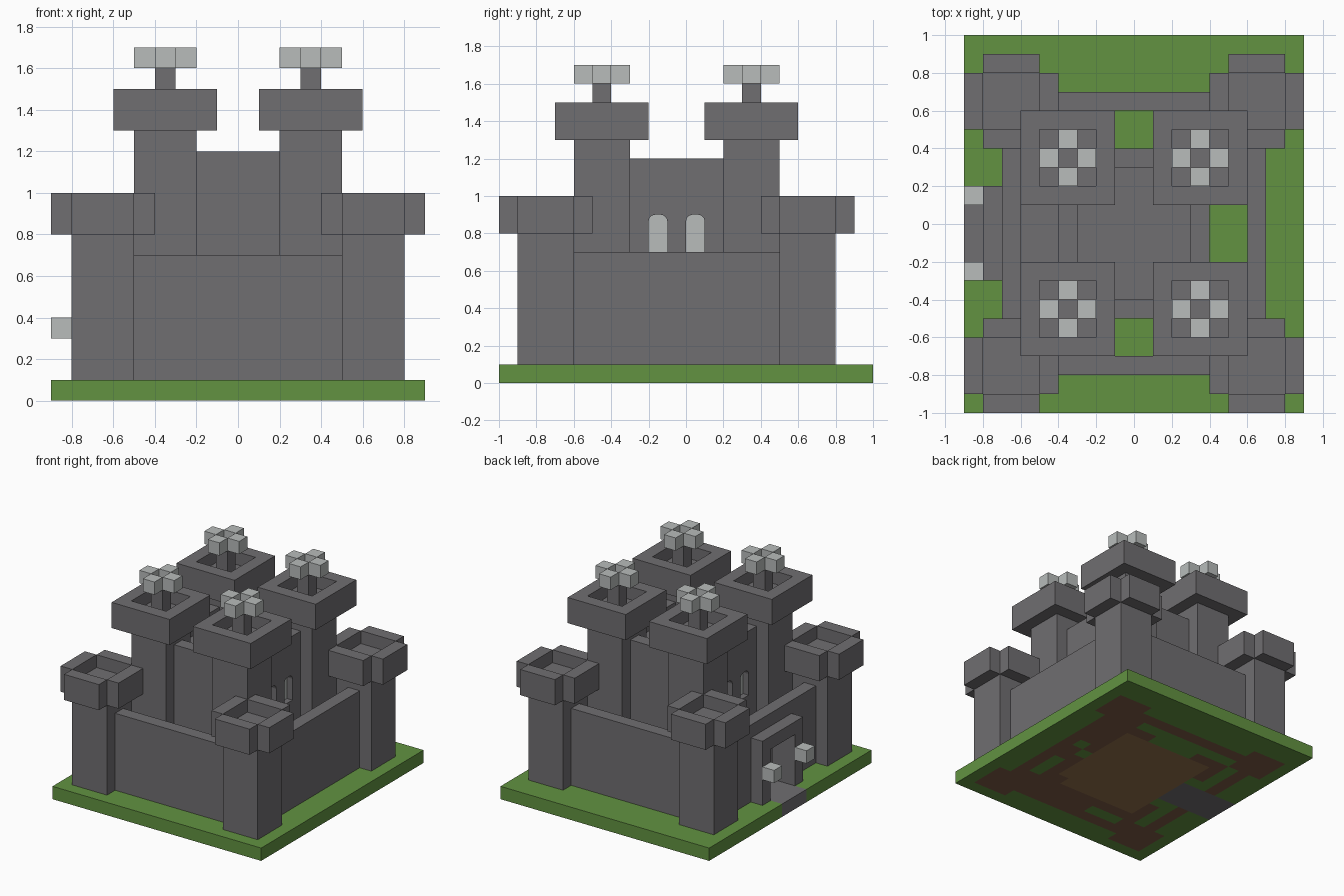
import bpy, bmesh, math, random
from mathutils import Matrix, Vector

cube = bpy.data.objects.get("Cube")
if cube:
    bpy.data.objects.remove(cube, do_unlink=True)
random.seed(4)


def material(name, rgb):
    m = bpy.data.materials.new(name)
    m.use_nodes = True
    m.diffuse_color = (*rgb, 1)
    m.node_tree.nodes["Principled BSDF"].inputs["Base Color"].default_value = (*rgb, 1)
    return m


STONE = material("grey stone", (.162, .156, .165))
PALE = material("pale grey", (.48, .503, .497))
GRASS = material("grass green", (.122, .288, .053))
DIRT = material("dirt brown", (.209, .105, .061))
FLOOR = material("floor tan", (.296, .165, .069))


def add_box(bm, x0, x1, y0, y1, z0, z1):
    mat = Matrix.Translation(((x0 + x1) / 2, (y0 + y1) / 2, (z0 + z1) / 2))
    size = Matrix.Diagonal((x1 - x0, y1 - y0, z1 - z0, 1))
    bmesh.ops.create_cube(bm, size=1, matrix=mat @ size)


def finish(name, bm, *mats):
    bmesh.ops.recalc_face_normals(bm, faces=bm.faces)
    mesh = bpy.data.meshes.new(name)
    bm.to_mesh(mesh)
    bm.free()
    for m in mats:
        mesh.materials.append(m)
    ob = bpy.data.objects.new(name, mesh)
    bpy.context.collection.objects.link(ob)
    return ob


def boxes(name, mat, *items):
    bm = bmesh.new()
    for b in items:
        add_box(bm, *b)
    return finish(name, bm, mat)


def cut(target, cutter):
    mod = target.modifiers.new("cut", 'BOOLEAN')
    mod.operation, mod.solver, mod.object = 'DIFFERENCE', 'EXACT', cutter
    bpy.context.view_layer.objects.active = target
    bpy.ops.object.modifier_apply(modifier=mod.name)
    bpy.data.objects.remove(cutter, do_unlink=True)


def add_arch(bm, x0, x1, yc, z0, z1, half=.05, r=.035):
    # upright outline with rounded top corners, extruded along x
    pts = [(yc - half, z0), (yc + half, z0)]
    for side, start in ((1, 0), (-1, 90)):
        for i in range(4):
            a = math.radians(start + i * 30)
            pts.append((yc + side * (half - r) + r * math.cos(a), z1 - r + r * math.sin(a)))
    a, b = ([bm.verts.new((x, y, z)) for y, z in pts] for x in (x0, x1))
    bm.faces.new(a)
    bm.faces.new(b[::-1])
    for i in range(len(pts)):
        j = (i + 1) % len(pts)
        bm.faces.new((a[i], b[i], b[j], a[j]))


# the castle is centred on y = MID
MID = -.05


def within(x, y, hx, hy):
    return abs(x) < hx and abs(y - MID) < hy


def under_side(x, y):
    # colour of the underside of the ground at one cell
    if x < -.4 and -.2 < y < .1:
        return 3
    if within(x, y, .4, .45) and not (x > .3 and y < -.4):
        return 2
    v = abs(y - MID)
    corner = .5 < abs(x) < .8 and .55 < v < .85
    wall = within(x, y, .7, .75) and not within(x, y, .6, .65)
    keep_tower = .2 < abs(x) < .5 and .25 < v < .55
    yard = within(x, y, .6, .65) and (y < -.5 or x > .4)
    if corner or wall or keep_tower:
        return 1
    return 1 if yard and random.random() < .75 else 0


# ground slab, cut into square cells
bm = bmesh.new()
add_box(bm, -.9, .9, -1, 1, 0, .1)
for axis, count in ((Vector((1, 0, 0)), 8), (Vector((0, 1, 0)), 9)):
    for i in range(-count, count + 1):
        bmesh.ops.bisect_plane(bm, geom=bm.verts[:] + bm.edges[:] + bm.faces[:],
                               plane_co=axis * i / 10, plane_no=axis)
for f in bm.faces:
    c = f.calc_center_median()
    if c.z < .01:
        f.material_index = under_side(c.x, c.y)
    elif c.x < -.4 and -.2 < c.y < .1:
        f.material_index = 3
finish("ground", bm, GRASS, DIRT, FLOOR, STONE)

# curtain walls
WALL = .7
boxes("front_wall", STONE, (-.7, .7, -.8, -.7, .1, WALL))
boxes("back_wall", STONE, (-.7, .7, .6, .7, .1, WALL))
boxes("left_wall", STONE, (.6, .7, -.7, .6, .1, WALL))
gate_wall = boxes("gate_wall", STONE, (-.7, -.6, -.7, .6, .1, WALL))
cut(gate_wall, boxes("gate_cutter", STONE, (-.75, -.55, -.2, .1, .05, .5)))

# gatehouse frame with its two lamps
boxes("gate_frame", STONE, (-.8, -.7, .1, .2, .1, .6), (-.8, -.7, -.3, -.2, .1, .6),
      (-.8, -.7, -.2, .1, .5, .6))
for side, y in (("left", -.3), ("right", .1)):
    boxes("gate_lamp_" + side, PALE, (-.9, -.8, y, y + .1, .3, .4))

# corner towers and keep towers, mirrored about both axes
for sx, xname in ((-1, "right"), (1, "left")):
    for sy, yname in ((-1, "front"), (1, "back")):
        tag = yname + "_" + xname

        def square(cx, cy, hx, hy, z0, z1):
            return (cx - hx, cx + hx, cy - hy, cy + hy, z0, z1)

        def ring(cx, cy, long, z0, z1):
            # four walls around a square floor
            parts = []
            for s in (-1, 1):
                parts.append(square(cx + s * .2, cy, .05, .15, z0, z1))
                parts.append(square(cx, cy + s * .2, long, .05, z0, z1))
            return parts

        x, y = sx * .65, MID + sy * .7
        boxes("corner_tower_" + tag, STONE, square(x, y, .15, .15, .1, .9))
        boxes("corner_battlement_" + tag, STONE, *ring(x, y, .15, .8, 1))

        x, y = sx * .35, MID + sy * .4
        boxes("keep_tower_" + tag, STONE, square(x, y, .15, .15, .1, 1.4))
        boxes("keep_battlement_" + tag, STONE, *ring(x, y, .25, 1.3, 1.5))
        boxes("beacon_post_" + tag, STONE, square(x, y, .05, .05, 1.4, 1.6))
        boxes("beacon_" + tag, PALE, *[
            square(x + dx * .1, y + dy * .1, .05, .05, 1.6, 1.7)
            for dx, dy in ((1, 0), (-1, 0), (0, 1), (0, -1))])

# keep with sunken roof and recessed windows
keep = boxes("keep", STONE, (-.4, .4, -.5, .4, .1, 1.2))
cut(keep, boxes("roof_cutter", STONE, (-.3, .3, -.4, .3, 1.1, 1.3)))
cutter, panes = bmesh.new(), bmesh.new()
for s in (-1, 1):
    for y in (-.15, .05):
        add_arch(cutter, s * .35, s * .45, y, .7, .9)
        add_arch(panes, s * .345, s * .353, y, .7, .9)
cut(keep, finish("window_cutter", cutter, STONE))
finish("window_panes", panes, PALE)
